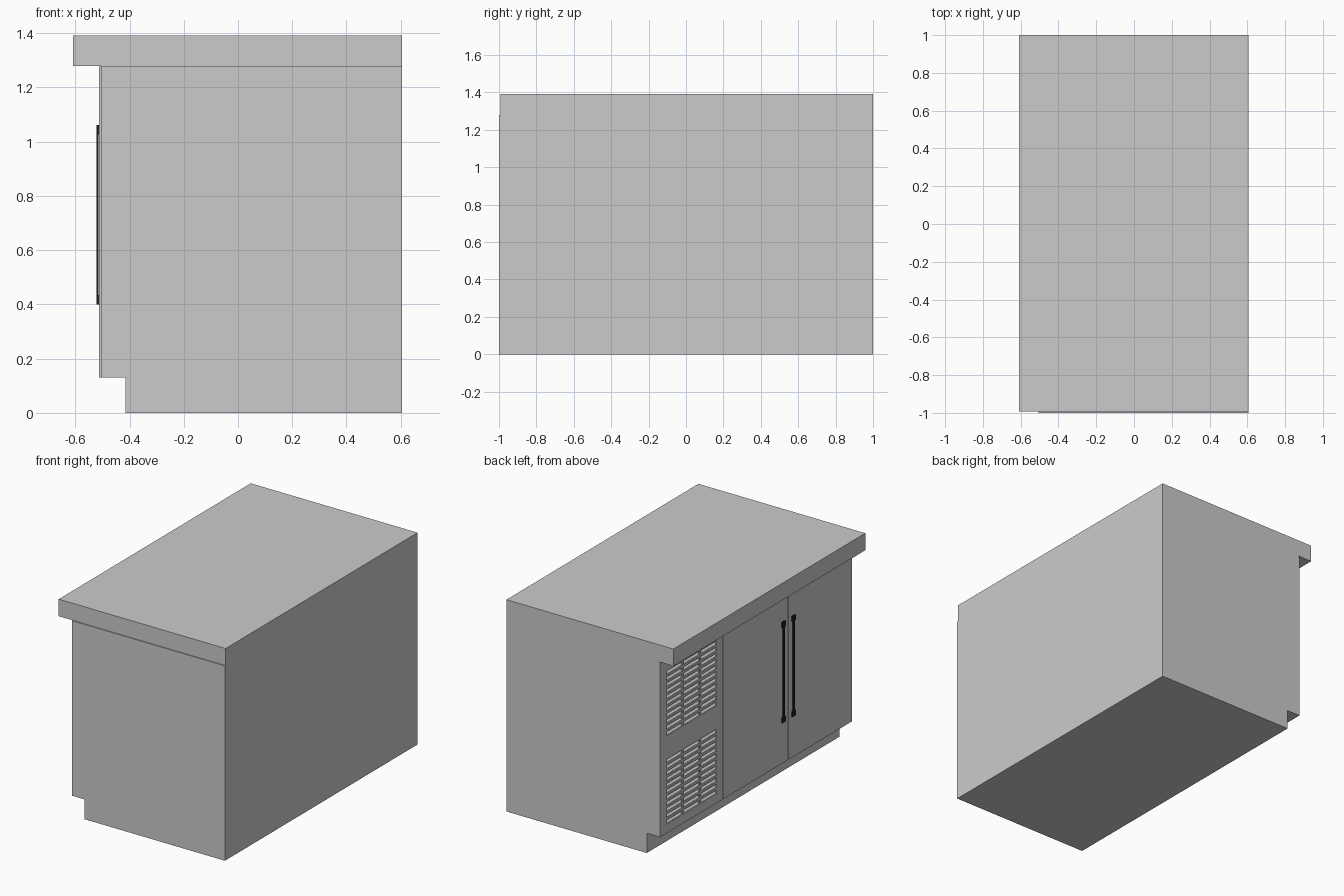
import bpy, bmesh, math
from mathutils import Matrix, Vector

if "Cube" in bpy.data.objects:
    bpy.data.objects.remove(bpy.data.objects["Cube"])

FRONT, SKIN = -0.512, -0.505      # door face and cabinet face (doors look toward -x)
BACK = 0.605

def add_box(bm, lo, hi, tilt=0.0):
    lo, hi = Vector(lo), Vector(hi)
    m = (Matrix.Translation((lo + hi) / 2) @ Matrix.Rotation(tilt, 4, 'Y')
         @ Matrix.Diagonal((*(hi - lo), 1)))
    bmesh.ops.create_cube(bm, size=1, matrix=m)

def finish(name, bm, color=None):
    bmesh.ops.recalc_face_normals(bm, faces=bm.faces)
    me = bpy.data.meshes.new(name)
    bm.to_mesh(me)
    bm.free()
    ob = bpy.data.objects.new(name, me)
    bpy.context.collection.objects.link(ob)
    if color:
        me.materials.append(color)
    return ob

def boxes(name, items, color=None):
    bm = bmesh.new()
    for it in items:
        add_box(bm, *it)
    return finish(name, bm, color)

def cut(ob, cutter):
    mod = ob.modifiers.new("cut", 'BOOLEAN')
    mod.object, mod.operation, mod.solver = cutter, 'DIFFERENCE', 'EXACT'
    cutter.hide_render = True
    cutter.hide_set(True)

black = bpy.data.materials.new("black_handle")
black.diffuse_color = (0.015, 0.015, 0.015, 1)
black.use_nodes = True
black.node_tree.nodes["Principled BSDF"].inputs["Base Color"].default_value = black.diffuse_color

# cabinet body: side profile with toe-kick, extruded along y
bm = bmesh.new()
profile = [(-0.415, 0), (BACK, 0), (BACK, 1.28), (SKIN, 1.28), (SKIN, 0.13), (-0.415, 0.13)]
face = bm.faces.new([bm.verts.new((x, -1, z)) for x, z in profile])
ext = bmesh.ops.extrude_face_region(bm, geom=[face])
bmesh.ops.translate(bm, vec=(0, 2, 0),
                    verts=[v for v in ext["geom"] if isinstance(v, bmesh.types.BMVert)])
body = finish("cabinet_body", bm)

# countertop overhanging the door side
boxes("countertop", [((-0.608, -0.993, 1.28), (BACK, 1, 1.392))])

# two doors
for name, y0, y1 in (("middle_door", -0.327, 0.347), ("end_door", -0.993, -0.333)):
    boxes(name, [((FRONT, y0, 0.13), (SKIN, y1, 1.278))])

# vent panel with three columns of slots in two banks
panel = boxes("vent_panel", [((FRONT, 0.353, 0.13), (SKIN, 1, 1.278))])
PITCH, SLOT, ROWS, DEPTH = 0.04, 0.026, 11, 0.03
columns = [(0.415 + i * 0.178, 0.415 + i * 0.178 + 0.162) for i in range(3)]
banks = (0.19, 0.77)
rows = [z0 + r * PITCH for z0 in banks for r in range(ROWS)]

slots = boxes("slot_cutter", [((FRONT - 0.02, a, z), (SKIN + 0.005, b, z + SLOT))
                              for z in rows for a, b in columns])
cut(panel, slots)

# shallow pockets in the body behind the slots
pockets = boxes("pocket_cutter", [((SKIN - 0.02, 0.41, z - 0.005),
                                   (SKIN + DEPTH, 0.94, z + ROWS * PITCH))
                                  for z in banks])
cut(body, pockets)

# sloping louvre blades rising inward from the lower edge of every slot
boxes("louvre_blades", [((FRONT + 0.002, 0.411, z + 0.010), (FRONT + 0.034, 0.939, z + 0.013),
                         math.radians(-38)) for z in rows])

# slim bar handles either side of the door seam
for name, y in (("middle_door_handle", -0.275), ("end_door_handle", -0.38)):
    parts = [((-0.521, y - 0.010, 0.42), (-0.515, y + 0.010, 1.04))]
    parts += [((-0.521, y - 0.017, z), (FRONT, y + 0.017, z + 0.035)) for z in (0.40, 1.027)]
    boxes(name, parts, black)
